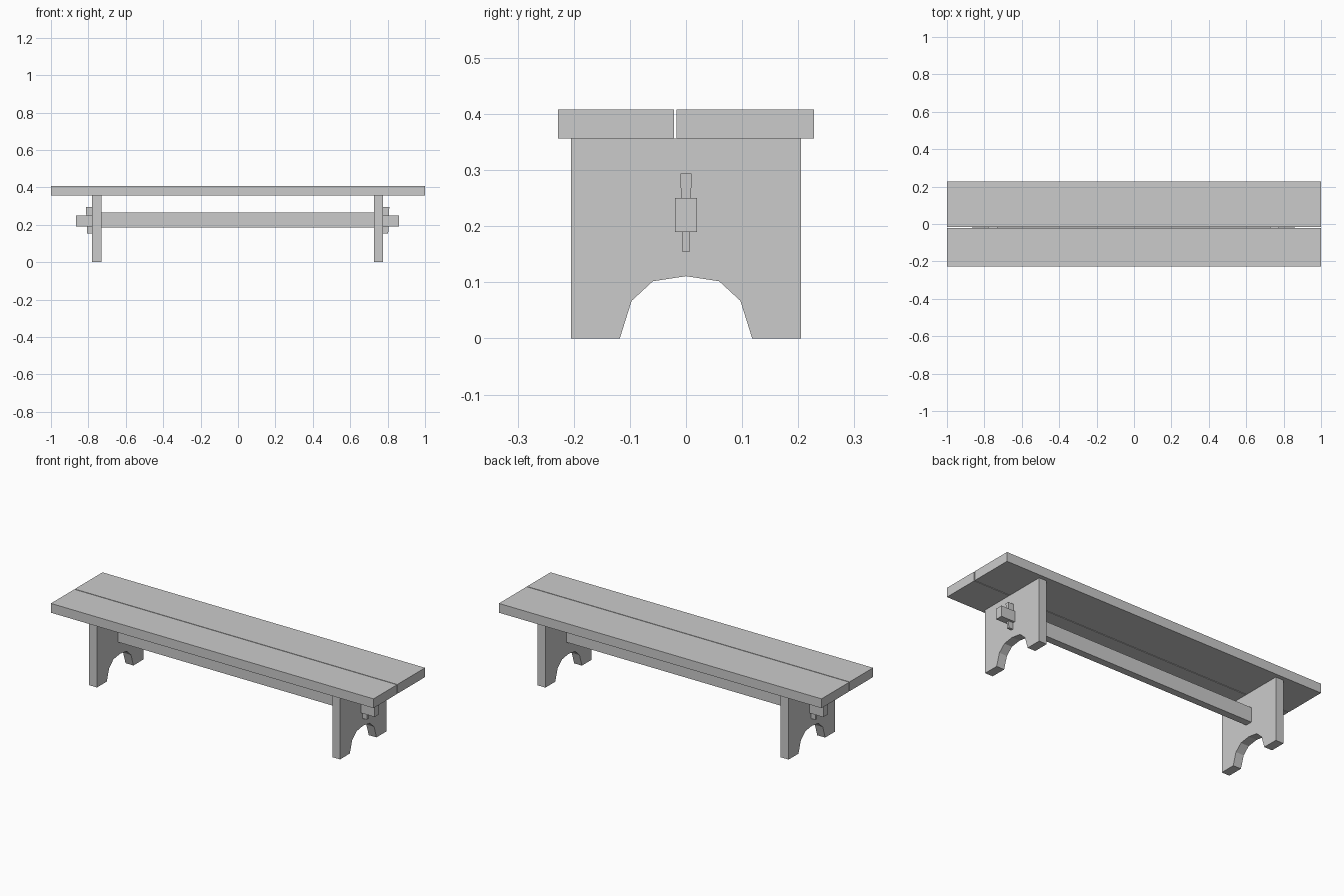
import bpy, bmesh

if "Cube" in bpy.data.objects:
    bpy.data.objects.remove(bpy.data.objects["Cube"])


def make_object(name, bm):
    bmesh.ops.recalc_face_normals(bm, faces=bm.faces)
    mesh = bpy.data.meshes.new(name)
    bm.to_mesh(mesh)
    bm.free()
    obj = bpy.data.objects.new(name, mesh)
    bpy.context.collection.objects.link(obj)
    return obj


def box(name, x0, x1, y0, y1, z0, z1):
    bm = bmesh.new()
    bmesh.ops.create_cube(bm, size=1)
    for v in bm.verts:
        v.co.x = x1 if v.co.x > 0 else x0
        v.co.y = y1 if v.co.y > 0 else y0
        v.co.z = z1 if v.co.z > 0 else z0
    return make_object(name, bm)


def extrude_x(name, profile, x0, x1):
    bm = bmesh.new()
    face = bm.faces.new([bm.verts.new((x0, y, z)) for y, z in profile])
    ext = bmesh.ops.extrude_face_region(bm, geom=[face])
    for v in ext["geom"]:
        if isinstance(v, bmesh.types.BMVert):
            v.co.x = x1
    return make_object(name, bm)


# Seat: two planks with a narrow gap
box("front_seat_plank", -1, 1, -0.228, -0.021, 0.356, 0.408)
box("back_seat_plank", -1, 1, -0.017, 0.228, 0.356, 0.408)

# Stretcher beam between the legs
box("stretcher", -0.731, 0.728, -0.02, 0.02, 0.184, 0.266)

# Board leg outline with a faceted arch cut in the foot
half_arch = [(0.118, 0), (0.097, 0.067), (0.059, 0.102)]
arch = half_arch + [(0, 0.111)] + [(-y, z) for y, z in reversed(half_arch)]
leg_profile = [(-0.205, 0), (-0.205, 0.356), (0.205, 0.356), (0.205, 0)] + arch

for side, s, inner, outer, tip in (("left", -1, 0.731, 0.780, 0.865),
                                   ("right", 1, 0.728, 0.776, 0.861)):
    extrude_x(side + "_leg", leg_profile, s * inner, s * outer)

    # Tenon passing through the leg
    xs = sorted((s * inner, s * tip))
    box(side + "_tenon", xs[0], xs[1], -0.02, 0.02, 0.19, 0.25)

    # Locking wedge, narrower towards the bottom
    xs = sorted((s * outer, s * (outer + 0.033)))
    wedge = box(side + "_wedge", xs[0], xs[1], -0.01, 0.01, 0.154, 0.294)
    for v in wedge.data.vertices:
        if v.co.z < 0.2:
            v.co.y *= 0.65
            if abs(v.co.x) > outer + 0.01:
                v.co.x = s * (outer + 0.027)
